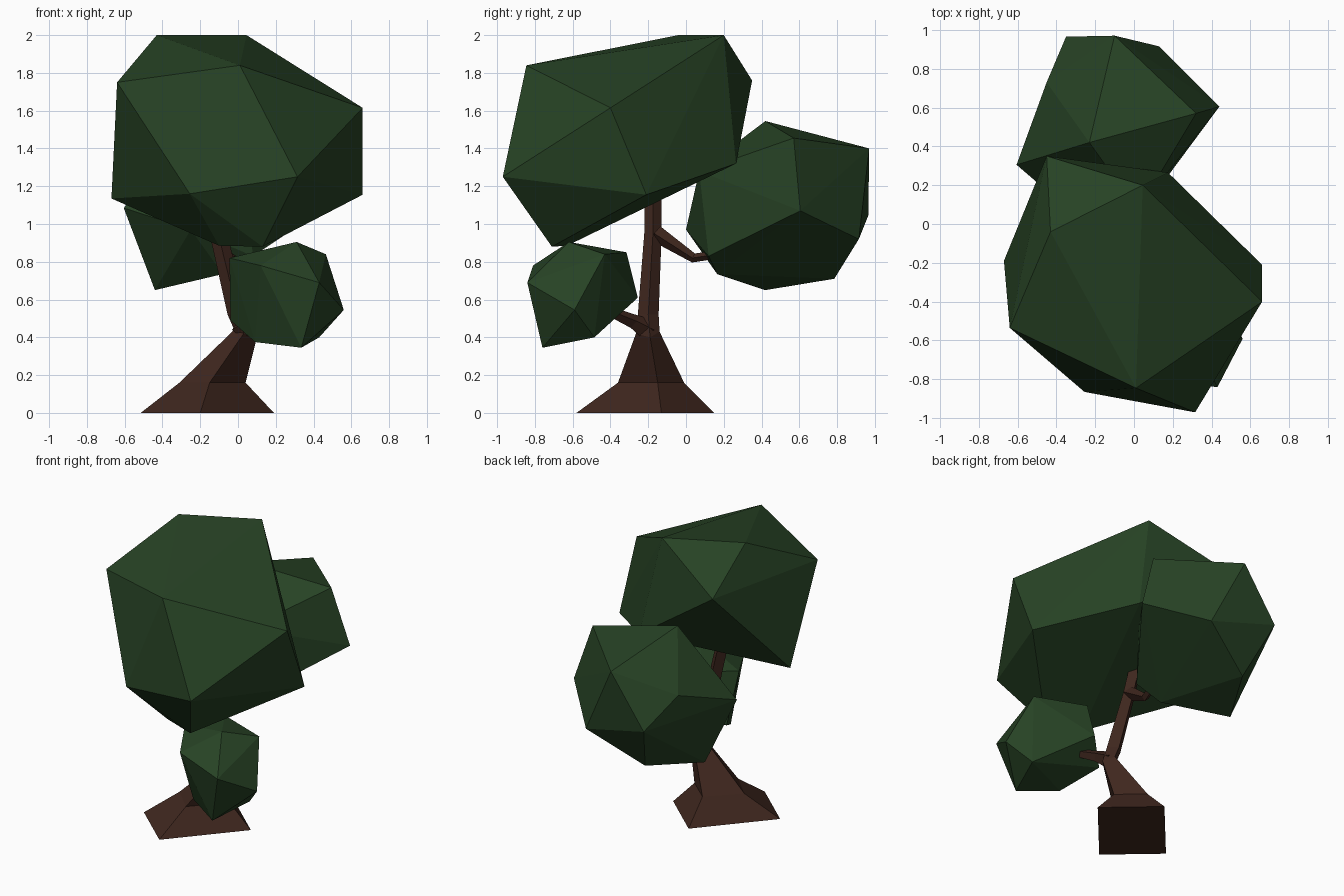
import bpy, bmesh
from mathutils import Vector

if "Cube" in bpy.data.objects:
    bpy.data.objects.remove(bpy.data.objects["Cube"])


def material(name, rgb):
    m = bpy.data.materials.new(name)
    m.diffuse_color = (*rgb, 1)
    m.use_nodes = True
    m.node_tree.nodes["Principled BSDF"].inputs["Base Color"].default_value = m.diffuse_color
    return m


LEAF = material("leaf_green", (0.02, 0.055, 0.018))
BARK = material("bark_brown", (0.05, 0.02, 0.013))


def finish(bm, name, mat):
    bmesh.ops.recalc_face_normals(bm, faces=bm.faces)
    mesh = bpy.data.meshes.new(name)
    bm.to_mesh(mesh)
    bm.free()
    mesh.materials.append(mat)
    bpy.context.collection.objects.link(bpy.data.objects.new(name, mesh))


def leaf_clump(name, corners):
    """Faceted foliage: convex hull round a few corner points."""
    bm = bmesh.new()
    for c in corners:
        bm.verts.new(c)
    res = bmesh.ops.convex_hull(bm, input=bm.verts[:])
    loose = [v for v in bm.verts if not v.link_faces]
    bmesh.ops.delete(bm, geom=loose, context='VERTS')
    finish(bm, name, LEAF)


def loft(name, rings):
    """Capped four-sided tube through a list of rings."""
    bm = bmesh.new()
    loops = [[bm.verts.new(p) for p in ring] for ring in rings]
    for a, b in zip(loops, loops[1:]):
        for i in range(4):
            j = (i + 1) % 4
            bm.faces.new((a[i], a[j], b[j], b[i]))
    bm.faces.new(loops[0])
    bm.faces.new(loops[-1])
    finish(bm, name, BARK)


def flat_ring(x, y, z, r):
    return [(x, y - r, z), (x + r, y, z), (x, y + r, z), (x - r, y, z)]


def limb(name, path):
    """Tapered branch along (x, y, z, radius) stations."""
    pts = [Vector(p[:3]) for p in path]
    rings = []
    for i, p in enumerate(pts):
        d = (pts[min(i + 1, len(pts) - 1)] - pts[max(i - 1, 0)]).normalized()
        side = d.cross(Vector((0, 0, 1))).normalized()
        up = side.cross(d)
        r = path[i][3]
        rings.append([p + side * r, p + up * r, p - side * r, p - up * r])
    loft(name, rings)


# Trunk with flared foot, bending at the first fork
loft("trunk", [
    [(-.20, -.58, 0), (.19, -.13, 0), (-.125, .15, 0), (-.515, -.30, 0)],
    [(-.15, -.36, .16), (.04, -.15, .16), (-.12, -.01, .16), (-.31, -.20, .16)],
    [(.03, -.265, .42), (.10, -.19, .40), (.04, -.14, .43), (-.02, -.20, .44)],
    flat_ring(0, -.20, .52, .055),
    flat_ring(-.105, -.175, .95, .046),
    flat_ring(-.15, -.175, 1.14, .045),
])

# Branches to the lower clumps
limb("front_branch", [(.02, -.20, .44, .06), (.07, -.28, .485, .038), (.15, -.41, .54, .025)])
limb("back_branch", [(-.10, -.16, .95, .045), (-.06, .04, .82, .025), (-.02, .17, .84, .022)])

# Main canopy
leaf_clump("main_canopy", [
    (-.43, -.04, 2.0), (.045, .20, 2.0), (.01, -.845, 1.84), (.66, -.40, 1.615),
    (.66, -.21, 1.155), (.315, -.97, 1.25), (-.255, -.865, 1.16), (-.64, -.535, 1.75),
    (-.67, -.19, 1.135), (.13, -.71, .88), (-.10, -.63, .885), (-.45, .35, 1.76),
    (.175, .265, 1.32)])

# Back clump
leaf_clump("back_foliage", [
    (-.23, .42, 1.545), (-.10, .97, 1.40), (.32, .57, 1.455), (.44, .605, 1.07),
    (-.35, .965, 1.045), (.13, .915, .92), (-.605, .305, 1.085), (-.44, .42, .65),
    (-.235, .785, .71), (-.08, .165, .735), (-.25, 0, .97), (.08, .12, .83),
    (-.45, .73, 1.235), (.02, .07, 1.28)])

# Small front clump
leaf_clump("front_foliage", [
    (.31, -.62, .905), (.465, -.43, .84), (.56, -.59, .545), (.43, -.485, .40),
    (.335, -.76, .345), (.43, -.84, .69), (.12, -.81, .78), (-.045, -.52, .82),
    (.12, -.315, .85), (.11, -.255, .61), (-.04, -.39, .49), (.09, -.62, .375)])
